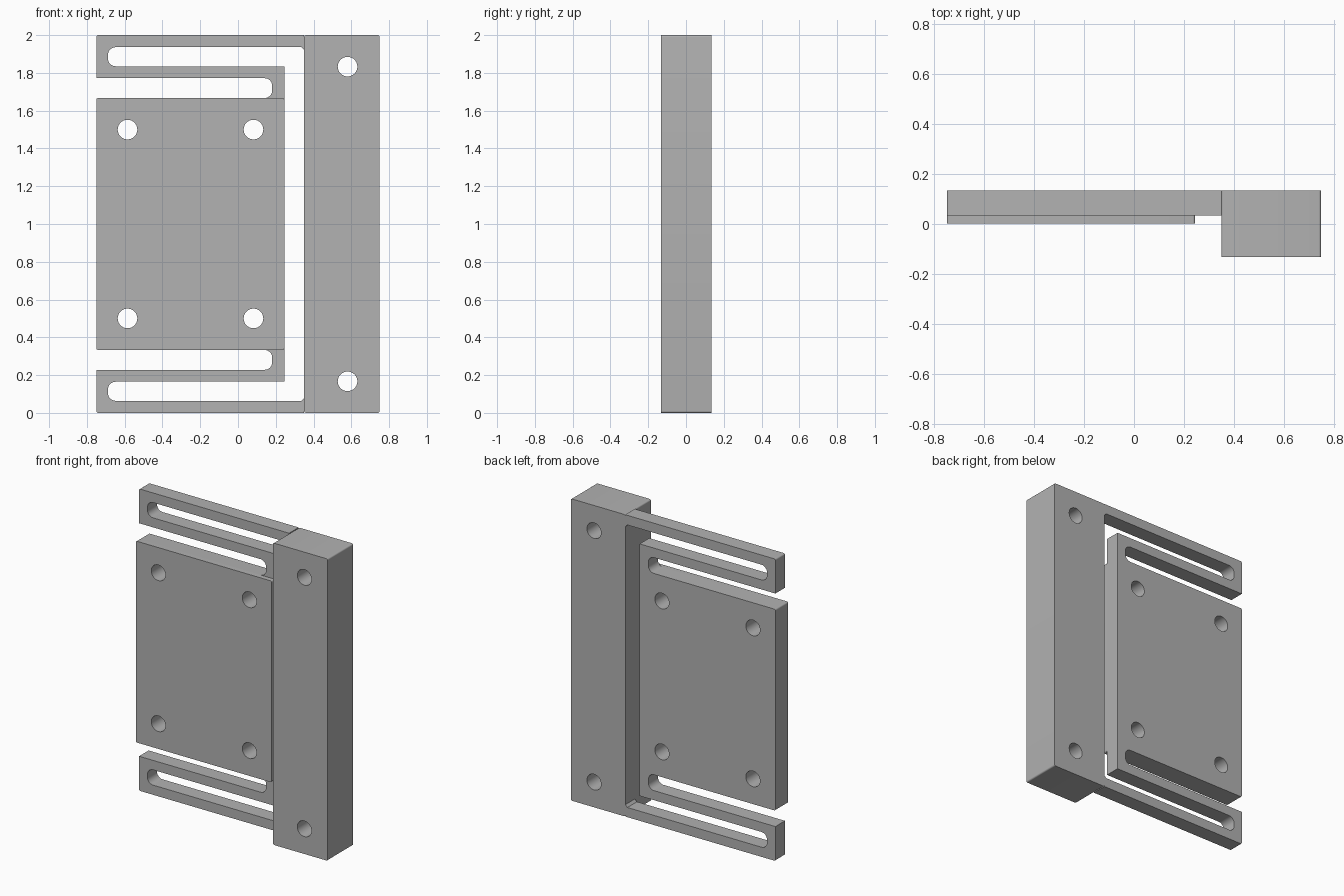
import bpy, bmesh, math
from mathutils import Vector

if "Cube" in bpy.data.objects:
    bpy.data.objects.remove(bpy.data.objects["Cube"])

grey = bpy.data.materials.new("light grey")
grey.diffuse_color = (0.445, 0.445, 0.445, 1)
grey.use_nodes = True
grey.node_tree.nodes["Principled BSDF"].inputs["Base Color"].default_value = grey.diffuse_color


def fillet(points, steps=6):
    """Round each (x, z, radius) corner of a closed outline."""
    out = []
    for i, (x, z, r) in enumerate(points):
        p = Vector((x, z))
        if r == 0:
            out.append(p)
            continue
        a = (Vector(points[i - 1][:2]) - p).normalized()
        b = (Vector(points[(i + 1) % len(points)][:2]) - p).normalized()
        # All rounded corners are square, so the arc centre is on a + b
        for k in range(steps + 1):
            t = k / steps * math.pi / 2
            out.append(p + r * (a * (1 - math.sin(t)) + b * (1 - math.cos(t))))
    return out


def extrude(name, outline, y0, y1):
    """Solid from an x-z outline between two depths."""
    bm = bmesh.new()
    face = bm.faces.new([bm.verts.new((p.x, y0, p.y)) for p in outline])
    ext = bmesh.ops.extrude_face_region(bm, geom=[face])
    verts = [g for g in ext["geom"] if isinstance(g, bmesh.types.BMVert)]
    bmesh.ops.translate(bm, verts=verts, vec=(0, y1 - y0, 0))
    bmesh.ops.recalc_face_normals(bm, faces=bm.faces)
    mesh = bpy.data.meshes.new(name)
    bm.to_mesh(mesh)
    bm.free()
    mesh.materials.append(grey)
    ob = bpy.data.objects.new(name, mesh)
    bpy.context.collection.objects.link(ob)
    return ob


def box_outline(x0, x1, z0, z1, r):
    return fillet([(x0, z0, r), (x1, z0, r), (x1, z1, r), (x0, z1, r)])


def drill(ob, centres):
    """Cut round screw holes right through along y."""
    for i, (x, z) in enumerate(centres):
        ring = [Vector((x + 0.052 * math.cos(a), z + 0.052 * math.sin(a)))
                for a in (k * math.tau / 32 for k in range(32))]
        cutter = extrude("hole_cutter", ring, -0.3, 0.3)
        cutter.hide_render = True
        cutter.hide_set(True)
        mod = ob.modifiers.new(f"hole_{i}", 'BOOLEAN')
        mod.operation = 'DIFFERENCE'
        mod.solver = 'EXACT'
        mod.object = cutter


# Folded spring arms joined to the plate, upper half then mirrored about z = 1
R, E = 0.04, 0.01
upper = [(0.245, 1.835, 0), (-0.688, 1.835, R), (-0.688, 1.936, R),
         (0.335, 1.936, 0), (0.35, 1.921, 0), (0.35, 2, 0),
         (-0.75, 2, E), (-0.75, 1.772, 0), (0.181, 1.772, R),
         (0.181, 1.667, R), (-0.75, 1.667, E)]
lower = [(x, 2 - z, r) for x, z, r in reversed(upper)]
flexure = extrude("flexure_frame", fillet(upper + lower), 0.035, 0.135)

# Raised pad on the front of the moving plate
pad = extrude("plate_pad", box_outline(-0.75, 0.245, 0.333, 1.667, E), 0.002, 0.035)

# Thick mounting block
block = extrude("mounting_block", box_outline(0.35, 0.75, 0, 2, E), -0.133, 0.135)

# Screw holes
plate_holes = [(x, z) for x in (-0.585, 0.082) for z in (0.5, 1.5)]
drill(flexure, plate_holes)
drill(pad, plate_holes)
drill(block, [(0.58, 0.167), (0.58, 1.833)])

# Smooth the fillets and hole walls
for ob in (flexure, pad, block):
    bpy.ops.object.select_all(action='DESELECT')
    ob.select_set(True)
    bpy.context.view_layer.objects.active = ob
    for mod in list(ob.modifiers):
        bpy.ops.object.modifier_apply(modifier=mod.name)
    bpy.ops.object.shade_smooth_by_angle(angle=math.radians(30))

for ob in [o for o in bpy.data.objects if o.name.startswith("hole_cutter")]:
    bpy.data.objects.remove(ob)
